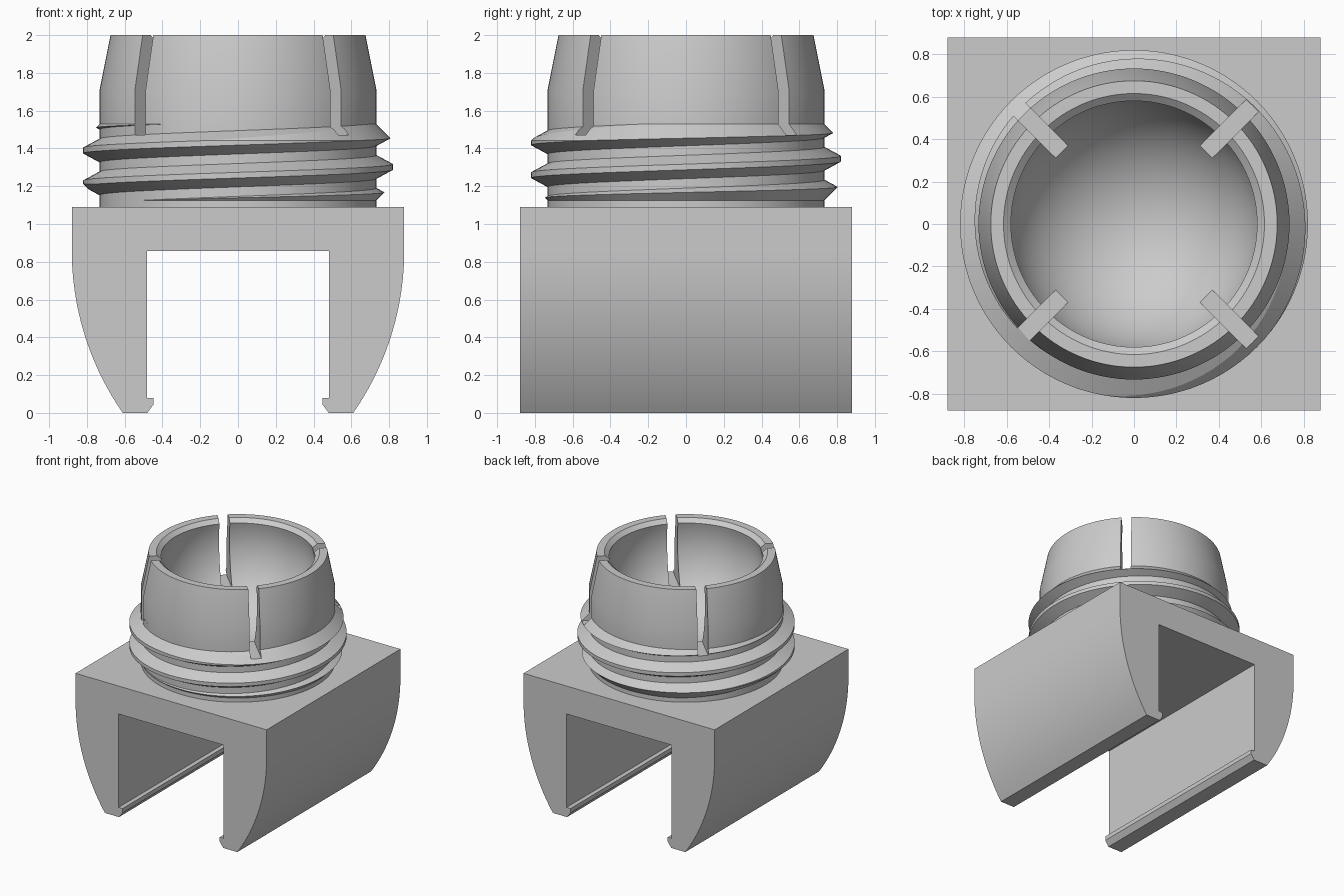
import bpy, bmesh, math
from mathutils import Matrix

if "Cube" in bpy.data.objects:
    bpy.data.objects.remove(bpy.data.objects["Cube"])

SEG = 128
grey = bpy.data.materials.new("light_grey")
grey.diffuse_color = (0.6, 0.6, 0.6, 1)
grey.use_nodes = True
grey.node_tree.nodes["Principled BSDF"].inputs["Base Color"].default_value = grey.diffuse_color


def make(name, bm):
    bmesh.ops.recalc_face_normals(bm, faces=bm.faces)
    me = bpy.data.meshes.new(name)
    bm.to_mesh(me)
    bm.free()
    me.materials.append(grey)
    ob = bpy.data.objects.new(name, me)
    bpy.context.collection.objects.link(ob)
    return ob


def lathe(name, prof):
    """Revolve an (r, z) outline whose two ends lie on the axis."""
    bm = bmesh.new()
    rings = []
    for r, z in prof:
        if r < 1e-6:
            rings.append([bm.verts.new((0, 0, z))] * SEG)
        else:
            rings.append([bm.verts.new((r * math.cos(2 * math.pi * i / SEG),
                                        r * math.sin(2 * math.pi * i / SEG), z)) for i in range(SEG)])
    for a, b in zip(rings, rings[1:]):
        for i in range(SEG):
            j = (i + 1) % SEG
            bm.faces.new(list(dict.fromkeys((a[i], a[j], b[j], b[i]))))
    return make(name, bm)


def boolean(ob, other, op):
    m = ob.modifiers.new("bool", 'BOOLEAN')
    m.operation, m.object, m.solver = op, other, 'EXACT'
    bpy.ops.object.select_all(action='DESELECT')
    bpy.context.view_layer.objects.active = ob
    ob.select_set(True)
    bpy.ops.object.modifier_apply(modifier=m.name)
    bpy.data.objects.remove(other)


def smooth(ob, angle):
    bpy.ops.object.select_all(action='DESELECT')
    bpy.context.view_layer.objects.active = ob
    ob.select_set(True)
    bpy.ops.object.shade_smooth_by_angle(angle=math.radians(angle))


# Clip base: half outline mirrored, extruded along y
R = 1.505
half = [(0.88, 1.09)]
for i in range(25):
    a = math.asin(0.86 / R) * i / 24
    half.append((0.88 - R + R * math.cos(a), 0.86 - R * math.sin(a)))
half += [(0.48, 0), (0.447, 0.045), (0.447, 0.08), (0.483, 0.08), (0.483, 0.857)]
outline = half + [(-x, z) for x, z in reversed(half)]
bm = bmesh.new()
face = bm.faces.new([bm.verts.new((x, -0.88, z)) for x, z in outline])
ext = bmesh.ops.extrude_face_region(bm, geom=[face])
bmesh.ops.translate(bm, vec=(0, 1.76, 0),
                    verts=[v for v in ext["geom"] if isinstance(v, bmesh.types.BMVert)])
clip_base = make("clip_base", bm)
smooth(clip_base, 20)

# Socket collar with tapered top, chamfered rim and ball-shaped cavity
zc, rs = 1.826, 0.5976
a0 = math.asin((1.97 - zc) / rs)
prof = [(0, 1.05), (0.733, 1.05), (0.733, 1.71), (0.675, 2.0), (0.615, 2.0)]
for i in range(33):
    a = a0 + (-math.pi / 2 - a0) * i / 32
    prof.append((rs * math.cos(a) if i < 32 else 0, zc + rs * math.sin(a)))
collar = lathe("socket_collar", prof)

# Screw thread: helical ridge, its ends trimmed by 45 degree cones
bm = bmesh.new()
prev = None
N = 96
section = [(0.69, -0.062), (0.733, -0.062), (0.82, -0.015),
           (0.82, 0.015), (0.733, 0.062), (0.69, 0.062)]
for i in range(4 * N + 1):
    t = 2 * math.pi * i / N
    z = 1.215 - 0.174 * 1.5 + 0.174 * i / N
    ring = [bm.verts.new((r * math.cos(t), r * math.sin(t), z + d)) for r, d in section]
    if prev:
        for k in range(6):
            bm.faces.new((prev[k], prev[(k + 1) % 6], ring[(k + 1) % 6], ring[k]))
    else:
        bm.faces.new(ring)
    prev = ring
bm.faces.new(prev)
thread = make("screw_thread", bm)
trim = lathe("thread_trim", [(0, 1.123), (0.731, 1.123), (0.861, 1.253),
                             (0.861, 1.401), (0.731, 1.531), (0, 1.531)])
boolean(thread, trim, 'INTERSECT')
boolean(collar, thread, 'UNION')

# Four diagonal slots through the collar wall
for k in range(4):
    bm = bmesh.new()
    bmesh.ops.create_cube(bm, size=1)
    bmesh.ops.transform(bm, verts=bm.verts, matrix=Matrix.Rotation(math.radians(45 + 90 * k), 4, 'Z')
                        @ Matrix.Translation((0.69, 0, 1.872)) @ Matrix.Diagonal((0.42, 0.08, 0.8, 1)))
    boolean(collar, make("slot_cutter", bm), 'DIFFERENCE')
smooth(collar, 12)
